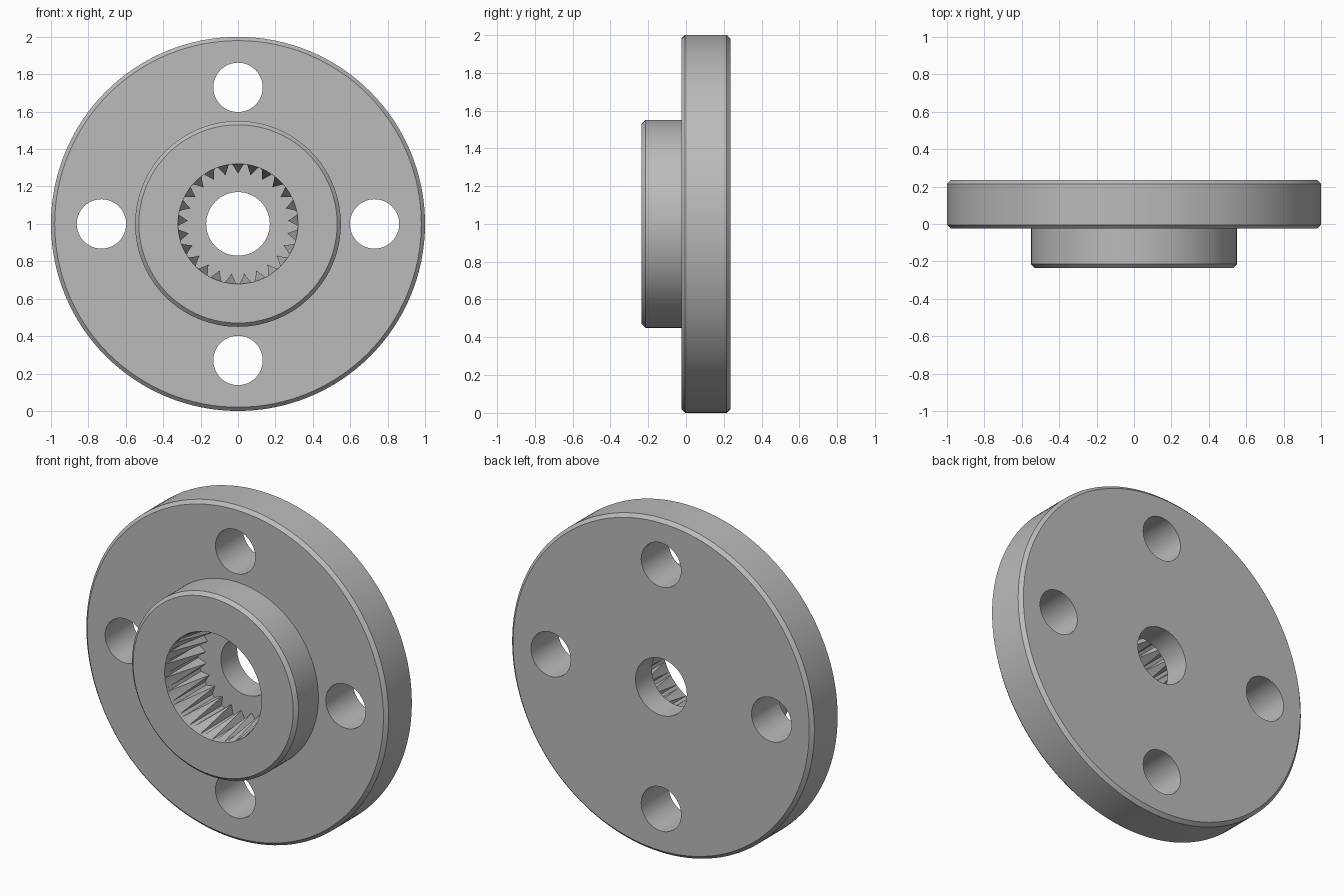
import bpy, bmesh
from math import sin, cos, pi, radians
from mathutils import Matrix

cube = bpy.data.objects.get("Cube")
if cube:
    bpy.data.objects.remove(cube)

FRONT, STEP, BACK = -0.235, -0.025, 0.235
TEETH, TIP, ROOT, FLOOR = 25, 0.27, 0.32, 0.08
BEVEL = 0.02

grey = bpy.data.materials.new("machined grey")
grey.use_nodes = True
grey.diffuse_color = (0.5, 0.5, 0.5, 1)
grey.node_tree.nodes["Principled BSDF"].inputs["Base Color"].default_value = (0.5, 0.5, 0.5, 1)


def ring(radius, count):
    return [(radius * cos(2 * pi * i / count), radius * sin(2 * pi * i / count)) for i in range(count)]


def loft(name, sections):
    """Closed solid through (outline, y) sections, centred on the disc axis."""
    bm = bmesh.new()
    loops = [[bm.verts.new((x, y, z + 1)) for x, z in outline] for outline, y in sections]
    n = len(loops[0])
    for a, b in zip(loops, loops[1:]):
        for i in range(n):
            j = (i + 1) % n
            bm.faces.new((a[i], a[j], b[j], b[i]))
    bm.faces.new(loops[0])
    bm.faces.new(loops[-1])
    bmesh.ops.recalc_face_normals(bm, faces=bm.faces)
    mesh = bpy.data.meshes.new(name)
    bm.to_mesh(mesh)
    bm.free()
    obj = bpy.data.objects.new(name, mesh)
    bpy.context.collection.objects.link(obj)
    return obj


def cut(target, cutter):
    cutter.hide_render = True
    cutter.hide_viewport = True
    mod = target.modifiers.new(cutter.name, 'BOOLEAN')
    mod.operation = 'DIFFERENCE'
    mod.solver = 'EXACT'
    mod.object = cutter


# Flange and hub as one turned body with chamfered rims
profile = [(0.53, FRONT), (0.55, FRONT + BEVEL), (0.55, STEP), (1 - BEVEL, STEP),
           (1, STEP + BEVEL), (1, BACK - BEVEL), (1 - BEVEL, BACK)]
body = loft("flanged_hub", [(ring(r, 128), y) for r, y in profile])
body.data.materials.append(grey)

# Centre bore and four bolt holes
cut(body, loft("bore_cutter", [(ring(0.17, 64), y) for y in (-0.1, 0.4)]))
for k in range(4):
    hole = loft("bolt_hole_cutter", [(ring(0.132, 48), y) for y in (-0.15, 0.4)])
    hole.data.transform(Matrix.Translation((0.73 * cos(k * pi / 2), 0, 0.73 * sin(k * pi / 2))))
    cut(body, hole)

# Toothed socket, with teeth tapering into the mouth
star = []
for i in range(TEETH):
    for step, radius in ((0, TIP), (0.38, ROOT), (0.62, ROOT)):
        a = pi / 2 + 2 * pi * (i + step) / TEETH
        star.append((radius * cos(a), radius * sin(a)))
cut(body, loft("spline_cutter", [(star, -0.4), (star, FLOOR)]))
slope = (ROOT - TIP) / (FLOOR - FRONT)
cut(body, loft("mouth_taper_cutter", [(ring(ROOT + 0.001 + slope * 0.05, 100), FRONT - 0.05),
                                      (ring(TIP + 0.001, 100), FLOOR - 0.005)]))

# Bake the cuts and shade
bpy.context.view_layer.objects.active = body
body.select_set(True)
for mod in list(body.modifiers):
    bpy.ops.object.modifier_apply(modifier=mod.name)
bpy.ops.object.shade_smooth_by_angle(angle=radians(20))
